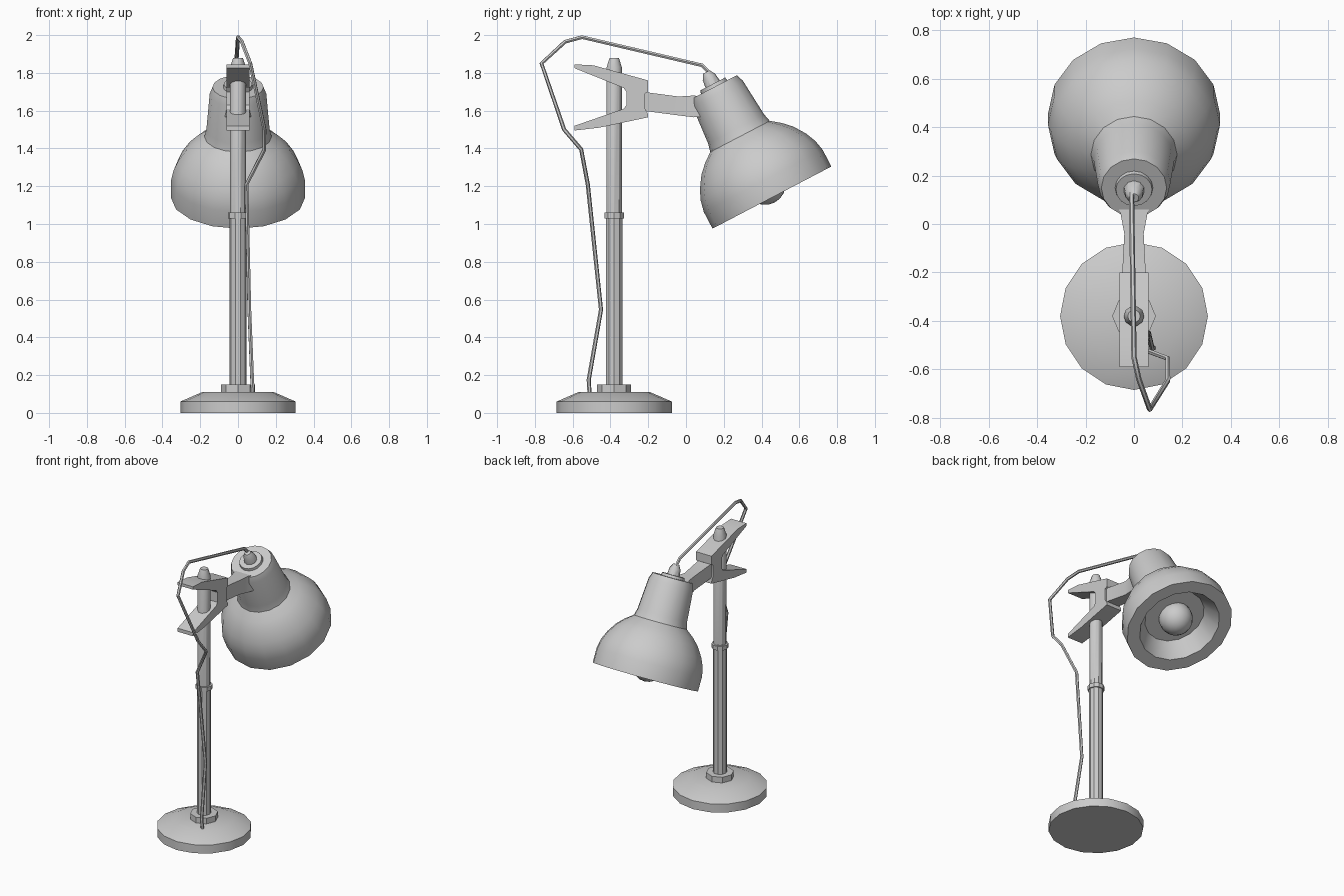
import bpy, bmesh, math
from mathutils import Matrix, Vector

cube = bpy.data.objects.get("Cube")
if cube:
    bpy.data.objects.remove(cube, do_unlink=True)

grey = bpy.data.materials.new("light grey")
grey.use_nodes = True
grey.diffuse_color = (0.6, 0.6, 0.6, 1)
grey.node_tree.nodes["Principled BSDF"].inputs["Base Color"].default_value = (0.6, 0.6, 0.6, 1)


def finish(name, bm, matrix=None, smooth=35):
    """Turn a bmesh into a grey object, smooth except at sharp edges."""
    bmesh.ops.remove_doubles(bm, verts=bm.verts, dist=0.0001)
    bmesh.ops.recalc_face_normals(bm, faces=bm.faces)
    if matrix:
        bm.transform(matrix)
    mesh = bpy.data.meshes.new(name)
    bm.to_mesh(mesh)
    bm.free()
    mesh.materials.append(grey)
    obj = bpy.data.objects.new(name, mesh)
    bpy.context.collection.objects.link(obj)
    bpy.ops.object.select_all(action="DESELECT")
    obj.select_set(True)
    bpy.context.view_layer.objects.active = obj
    if smooth:
        bpy.ops.object.shade_smooth_by_angle(angle=math.radians(smooth))
    return obj


def lathe(name, profile, sides, matrix):
    """Revolve (radius, height) points about the local z axis."""
    bm = bmesh.new()
    verts = [bm.verts.new((r, 0, h)) for r, h in profile]
    edges = [bm.edges.new(pair) for pair in zip(verts, verts[1:])]
    bmesh.ops.spin(bm, geom=verts + edges, cent=(0, 0, 0), axis=(0, 0, 1),
                   angle=math.tau, steps=sides, use_merge=True)
    return finish(name, bm, matrix)


def loft(name, rings):
    """Bridge equal-sized rings of points and cap both ends."""
    bm = bmesh.new()
    loops = [[bm.verts.new(p) for p in ring] for ring in rings]
    for a, b in zip(loops, loops[1:]):
        for i in range(len(a)):
            j = (i + 1) % len(a)
            bm.faces.new((a[i], a[j], b[j], b[i]))
    bm.faces.new(loops[0])
    bm.faces.new(loops[-1])
    return finish(name, bm, smooth=30)


# Stand: foot, collar, pole and joint ring
stand = Matrix.Translation((0, -0.38, 0))
lathe("base", [(0, 0), (0.305, 0), (0.305, 0.06), (0.19, 0.11), (0, 0.11)], 16, stand)
lathe("base_collar", [(0, 0.1), (0.09, 0.1), (0.09, 0.15), (0, 0.15)], 8, stand)
lathe("lower_pole", [(0, 0.1), (0.046, 0.1), (0.046, 1.04), (0, 1.04)], 10, stand)
lathe("upper_pole", [(0, 1), (0.042, 1), (0.042, 1.83), (0.026, 1.88), (0, 1.88)], 10, stand)
lathe("pole_ring", [(0, 1.03), (0.054, 1.03), (0.054, 1.06), (0, 1.06)], 10, stand)

# Forked clamp gripping the pole
fork = [(-0.59, 1.845), (-0.49, 1.84), (-0.2, 1.76), (-0.2, 1.70), (-0.217, 1.69),
        (-0.217, 1.61), (-0.2, 1.58), (-0.2, 1.565), (-0.46, 1.51), (-0.59, 1.495),
        (-0.59, 1.52), (-0.33, 1.61), (-0.315, 1.63), (-0.315, 1.70), (-0.33, 1.72),
        (-0.59, 1.825)]
loft("clamp", [[(x, y, z) for y, z in fork] for x in (-0.06, 0.06)])

# Link from the clamp to the shade neck, flaring at its end
sections = [(-0.23, 0.05, 1.60, 1.70), (-0.04, 0.04, 1.575, 1.675),
            (0.04, 0.055, 1.565, 1.68), (0.13, 0.09, 1.57, 1.67)]
loft("arm_link", [[(-w, y, lo), (w, y, lo), (w, y, hi), (-w, y, hi)]
                  for y, w, lo, hi in sections])

# Tilted shade with recessed inside, cap ring, cord plug and bulb
head = (Matrix.Translation((0, 0.455, 1.14)) @ Matrix.Rotation(math.radians(27.6), 4, "X")
        @ Matrix.Rotation(math.pi / 2, 4, "Z"))
lathe("shade", [(0, 0.11), (0.2, 0.11), (0.27, 0.0), (0.355, 0.0), (0.355, 0.1), (0.342, 0.16),
                (0.318, 0.215), (0.275, 0.28), (0.23, 0.325), (0.178, 0.365), (0.167, 0.41),
                (0.15, 0.62), (0.135, 0.66), (0, 0.66)], 16, head)
lathe("cap_ring", [(0, 0.65), (0.08, 0.65), (0.075, 0.678), (0, 0.678)], 16, head)
lathe("cord_plug", [(0, 0.66), (0.045, 0.66), (0.037, 0.72), (0.02, 0.75), (0, 0.75)], 10, head)
bm = bmesh.new()
bmesh.ops.create_uvsphere(bm, u_segments=16, v_segments=10, radius=0.11)
finish("bulb", bm, head @ Matrix.Translation((0, 0, 0.08)))

# Power cord from the plug down to the base
path = [(-0.01, 0.125, 1.80), (-0.01, 0.085, 1.84), (0.0, -0.55, 1.989), (0.02, -0.64, 1.965),
        (0.065, -0.765, 1.85), (0.14, -0.645, 1.50), (0.14, -0.555, 1.395),
        (0.045, -0.52, 1.21), (0.06, -0.45, 0.546), (0.075, -0.515, 0.175), (0.08, -0.51, 0.09)]
curve = bpy.data.curves.new("cord_path", "CURVE")
curve.dimensions = "3D"
curve.bevel_depth = 0.011
curve.bevel_resolution = 1
curve.use_fill_caps = True
spline = curve.splines.new("POLY")
spline.points.add(len(path) - 1)
for point, co in zip(spline.points, path):
    point.co = (*co, 1)
guide = bpy.data.objects.new("cord_guide", curve)
bm = bmesh.new()
tube = bpy.data.meshes.new_from_object(guide)
bm.from_mesh(tube)
bpy.data.objects.remove(guide)
bpy.data.meshes.remove(tube)
finish("power_cord", bm, smooth=50)
